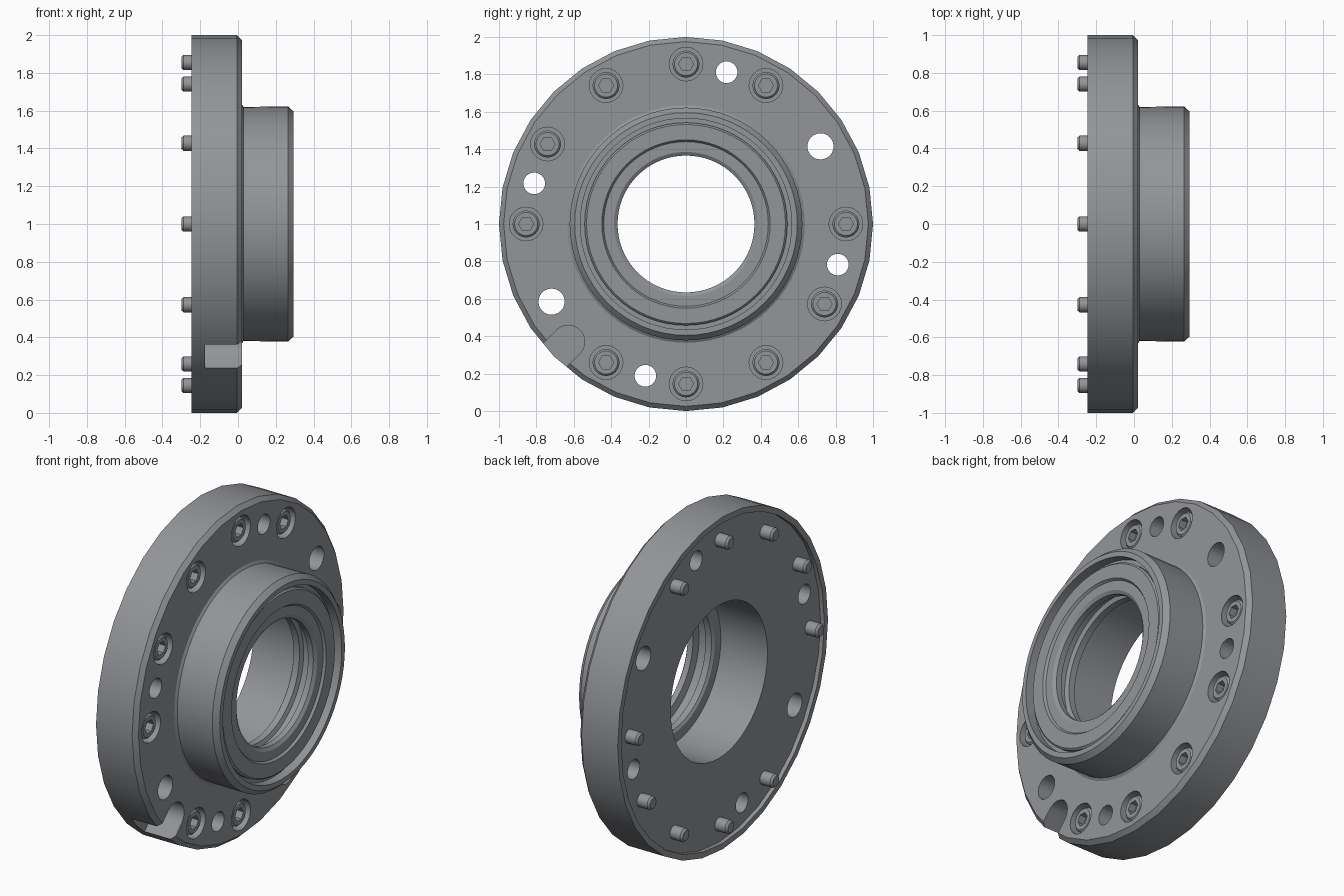
import bpy, bmesh
from math import sin, cos, pi, radians

if "Cube" in bpy.data.objects:
    bpy.data.objects.remove(bpy.data.objects["Cube"])

steel = bpy.data.materials.new("grey steel")
steel.diffuse_color = (0.29, 0.30, 0.32, 1)
steel.use_nodes = True
steel.node_tree.nodes["Principled BSDF"].inputs["Base Color"].default_value = steel.diffuse_color


def finish(bm, name, smooth=True):
    bmesh.ops.recalc_face_normals(bm, faces=bm.faces)
    me = bpy.data.meshes.new(name)
    bm.to_mesh(me)
    bm.free()
    me.materials.append(steel)
    ob = bpy.data.objects.new(name, me)
    bpy.context.collection.objects.link(ob)
    if smooth:
        shade(ob)
    return ob


def shade(ob):
    bpy.ops.object.select_all(action='DESELECT')
    ob.select_set(True)
    bpy.context.view_layer.objects.active = ob
    bpy.ops.object.shade_smooth_by_angle(angle=radians(30))


def lathe(bm, profile, seg, cy=0, cz=1, closed=True):
    """Spin (x, radius, sides) points about an x-axis; sides=0 means round."""
    rings = []
    for x, r, n in profile:
        ring = []
        for i in range(seg):
            a = 2 * pi * i / seg
            k = 1
            if n:
                w = 2 * pi / n
                k = cos(w / 2) / cos(((i * n) % seg) / seg * w - w / 2)
            ring.append(bm.verts.new((x, cy + r * k * cos(a), cz + r * k * sin(a))))
        rings.append(ring)
    pairs = list(zip(rings, rings[1:]))
    if closed:
        pairs.append((rings[-1], rings[0]))
    else:
        bm.faces.new(rings[0])
        bm.faces.new(rings[-1])
    for p, q in pairs:
        for i in range(seg):
            j = (i + 1) % seg
            bm.faces.new((p[i], p[j], q[j], q[i]))


def polar(r, deg):
    return r * cos(radians(deg)), 1 + r * sin(radians(deg))


# Flange plate with hub (rim has 32 flats)
bm = bmesh.new()
lathe(bm, [(-.22, .46, 0), (-.22, .965, 32), (-.245, .965, 32), (-.245, 1, 32),
           (-.005, 1, 32), (.02, .975, 32), (.02, .635, 0), (.03, .62, 0),
           (.265, .622, 0), (.295, .595, 0), (.295, .565, 0), (.24, .565, 0),
           (.24, .46, 0)], 64)
flange = finish(bm, "flange_body", False)

# Cutters: through holes, bolt counterbores and rim notch
bolt_angles = [0, 60, 90, 120, 150, 180, 240, 270, 300, 330]
bm = bmesh.new()
for r, deg, size, x0 in ([(.84, a, .058, -.4) for a in (75, 165, 255, 345)]
                         + [(.83, a, .07, -.4) for a in (30, 210)]
                         + [(.855, a, .09, -.07) for a in bolt_angles]):
    lathe(bm, [(x0, size, 0), (.1, size, 0)], 24, *polar(r, deg), closed=False)
cy, cz = polar(.89, 225)
outline = [(cy + .088 * cos(radians(a)), cz + .088 * sin(radians(a)))
           for a in range(-45, 136, 15)]
s = .3 * cos(pi / 4)
outline += [(outline[-1][0] - s, outline[-1][1] - s), (outline[0][0] - s, outline[0][1] - s)]
low, high = ([bm.verts.new((x, y, z)) for y, z in outline] for x in (-.175, .1))
bm.faces.new(low)
bm.faces.new(high)
for i in range(len(outline)):
    j = (i + 1) % len(outline)
    bm.faces.new((low[i], low[j], high[j], high[i]))
cutter = finish(bm, "hole_cutter", False)
cutter.hide_render = True

mod = flange.modifiers.new("holes", 'BOOLEAN')
mod.operation = 'DIFFERENCE'
mod.solver = 'EXACT'
mod.object = cutter
bpy.context.view_layer.update()
flange.data = bpy.data.meshes.new_from_object(
    flange.evaluated_get(bpy.context.evaluated_depsgraph_get()))
flange.modifiers.clear()
bpy.data.objects.remove(cutter)
shade(flange)

# Stepped seal ring inside the hub
bm = bmesh.new()
lathe(bm, [(x, r, 0) for x, r in
           [(.22, .542), (.262, .542), (.272, .532), (.272, .45), (.258, .44),
            (.258, .385), (.245, .366), (.21, .366), (.20, .41), (.15, .41),
            (.14, .385), (.10, .385), (.09, .40), (.09, .48), (.22, .48)]], 64)
finish(bm, "seal_ring")

# Socket-head bolts with hex recess, tips poking out of the back
for k, deg in enumerate(bolt_angles):
    bm = bmesh.new()
    lathe(bm, [(-.035, .04, 6), (.008, .04, 6), (.008, .062, 0), (-.002, .072, 0),
               (-.08, .072, 0), (-.08, .04, 0), (-.288, .04, 0), (-.3, .03, 0)],
          24, *polar(.855, deg), closed=False)
    finish(bm, f"bolt_{k + 1}")
